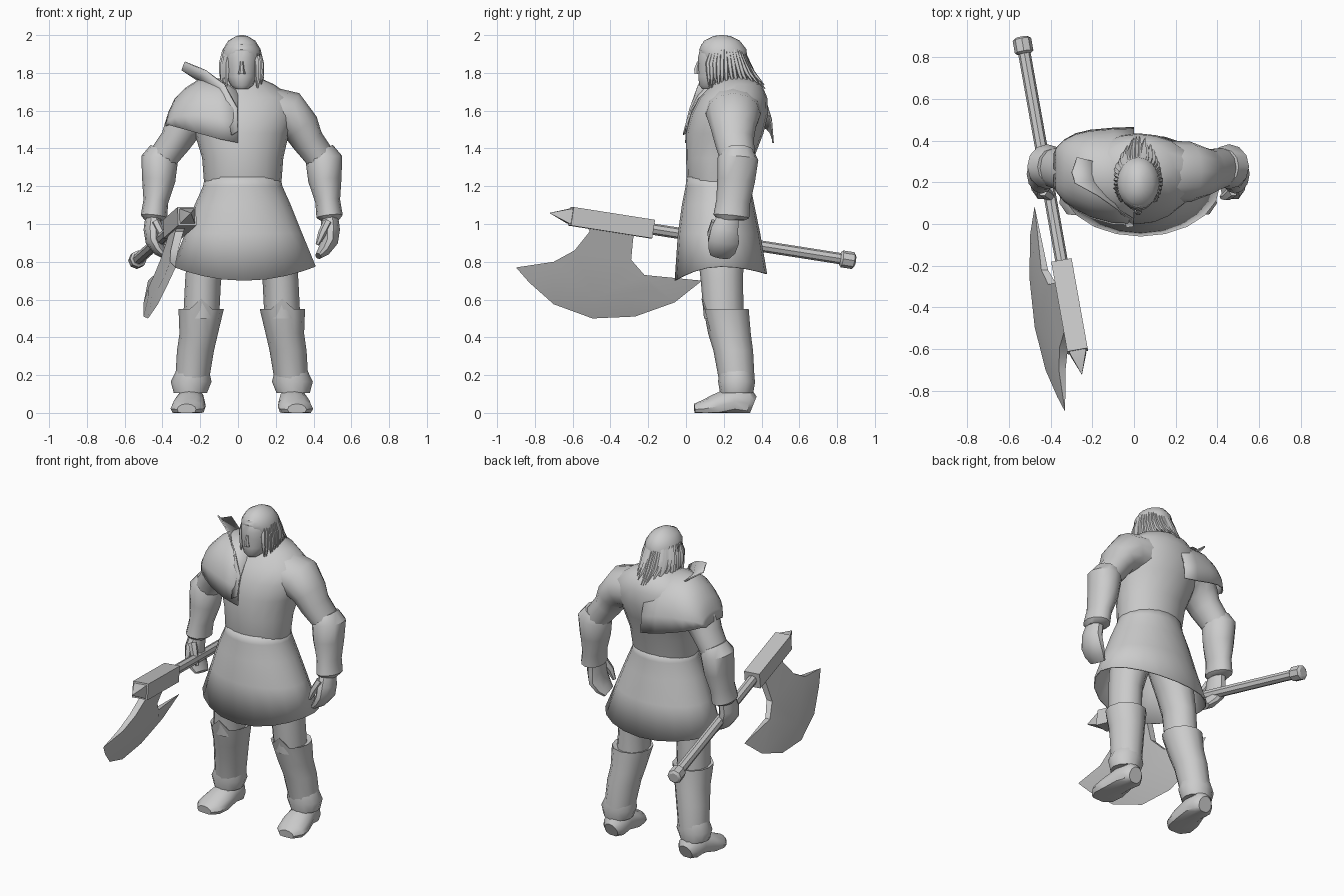
import bpy, bmesh, math, random
from mathutils import Vector

random.seed(4)
SUM_X = 0.04          # left x + right x (the body is slightly off centre)
Y, Z = Vector((0, 1, 0)), Vector((0, 0, 1))
grey = bpy.data.materials.new("stone_grey")
grey.diffuse_color = (0.6, 0.6, 0.6, 1)


def finish(name, bm, angle=40, thick=0):
    bmesh.ops.recalc_face_normals(bm, faces=bm.faces)
    me = bpy.data.meshes.new(name)
    bm.to_mesh(me)
    bm.free()
    ob = bpy.data.objects.new(name, me)
    bpy.context.collection.objects.link(ob)
    me.materials.append(grey)
    if thick:
        s = ob.modifiers.new("thickness", 'SOLIDIFY')
        s.thickness = thick
    bpy.ops.object.select_all(action='DESELECT')
    ob.select_set(True)
    bpy.context.view_layer.objects.active = ob
    bpy.ops.object.shade_smooth_by_angle(angle=math.radians(angle))
    return ob


def add_loft(bm, secs, n=14, ref=None, caps=True, phase=0.0, lift=None):
    """Skin elliptical rings (x, y, z, r1, r2); flat rings unless ref is given."""
    pts = [Vector(s[:3]) for s in secs]
    rings = []
    for i, s in enumerate(secs):
        u, v = Vector((1, 0, 0)), Y
        if ref is not None:
            t = (pts[min(i + 1, len(pts) - 1)] - pts[max(i - 1, 0)]).normalized()
            v = (ref - t * t.dot(ref)).normalized()
            u = v.cross(t)
        ring = []
        for k in range(n):
            a = math.tau * k / n + phase
            p = pts[i] + u * s[3] * math.cos(a) + v * s[4] * math.sin(a)
            if lift:
                p.z += lift(i, a)
            p.z = max(p.z, 0)
            ring.append(bm.verts.new(p))
        rings.append(ring)
    for a, b in zip(rings, rings[1:]):
        for k in range(n):
            bm.faces.new((a[k], a[(k + 1) % n], b[(k + 1) % n], b[k]))
    if caps:
        bm.faces.new(rings[0])
        bm.faces.new(rings[-1])


def loft(name, secs, angle=40, thick=0, **kw):
    bm = bmesh.new()
    add_loft(bm, secs, **kw)
    return finish(name, bm, angle, thick)


def pair(name, secs, **kw):
    loft("left_" + name, secs, **kw)
    loft("right_" + name, [(SUM_X - s[0],) + tuple(s[1:]) for s in secs], **kw)


def grid(name, rows, thick):
    bm = bmesh.new()
    vs = [[bm.verts.new(p) for p in r] for r in rows]
    for a, b in zip(vs, vs[1:]):
        for k in range(len(a) - 1):
            bm.faces.new((a[k], a[k + 1], b[k + 1], b[k]))
    return finish(name, bm, 50, thick)


# torso and flared skirt
loft("torso", [(.025, .17, 1.17, .19, .15), (.025, .17, 1.22, .205, .165),
               (.025, .18, 1.35, .215, .18), (.02, .205, 1.48, .25, .205),
               (.02, .23, 1.58, .29, .205), (.02, .25, 1.67, .27, .18),
               (.02, .27, 1.74, .17, .13), (.02, .25, 1.78, .08, .08)], n=20)


def hem(i, a):
    return 0 if i < 4 else -(.075 if math.sin(a) < 0 else .04) * math.sin(a) ** 2


loft("skirt", [(.025, .17, 1.25, .2, .168), (.025, .17, 1.2, .21, .172),
               (.025, .17, 1.1, .255, .192), (.03, .175, .95, .31, .218),
               (.032, .185, .775, .38, .245)], n=20, caps=False, lift=hem, thick=.006)

# arms, bracers, hands
pair("arm", [(.15, .25, 1.6, .13, .15), (.27, .25, 1.58, .125, .145), (.335, .25, 1.51, .1, .12),
             (.37, .255, 1.44, .085, .105), (.43, .27, 1.36, .08, .095),
             (.46, .27, 1.25, .07, .08)], n=12, ref=Y)
pair("bracer", [(.435, .275, 1.385, .075, .085), (.455, .275, 1.345, .098, .108),
                (.46, .265, 1.23, .088, .1), (.475, .25, 1.12, .066, .09),
                (.485, .24, 1.04, .07, .095), (.486, .24, 1.02, .05, .07)], n=12, ref=Y)
pair("hand", [(.485, .225, 1.04, .045, .06), (.49, .205, .97, .05, .075), (.485, .2, .91, .045, .085),
              (.455, .19, .86, .033, .075), (.425, .18, .83, .018, .055)], n=10, ref=Y)
pair("thumb", [(.475, .16, 1.01, .025, .03), (.445, .135, .95, .022, .025),
               (.42, .13, .89, .01, .012)], n=6, ref=Y)

# legs, greaves with a peaked front, ankle cuffs, shoes
pair("leg", [(.15, .18, .98, .125, .13), (.2, .185, .82, .11, .12), (.225, .19, .7, .095, .112),
             (.235, .2, .5, .095, .105)], n=12)


def peak(i, a):
    return .055 if i < 2 and math.sin(a) < -.95 else 0


pair("greave", [(.235, .205, .54, .1, .1), (.235, .207, .55, .12, .125), (.248, .23, .42, .102, .113),
                (.265, .25, .33, .098, .105), (.282, .268, .18, .09, .095)], n=12, lift=peak)
pair("ankle_cuff", [(.28, .265, .23, .085, .09), (.288, .268, .165, .108, .098),
                    (.292, .268, .105, .088, .088)], n=12)
pair("shoe", [(.285, .355, .04, .045, .05), (.285, .33, .05, .07, .08), (.29, .25, .06, .075, .08),
              (.3, .16, .035, .09, .065), (.31, .09, .022, .088, .045),
              (.312, .045, .018, .05, .03)], n=12, ref=Z)

# neck, head and nose
loft("neck", [(.02, .25, 1.68, .09, .09), (.02, .2, 1.8, .07, .08)], n=10)
loft("head", [(.02, .125, 1.715, .035, .04), (.02, .14, 1.735, .06, .07), (.02, .16, 1.78, .08, .095),
              (.02, .17, 1.84, .088, .105), (.02, .18, 1.88, .092, .117),
              (.02, .185, 1.95, .08, .105), (.02, .19, 1.985, .04, .06)], n=16)
loft("nose", [(.02, .066, 1.86, .008, .008), (.02, .058, 1.82, .013, .018),
              (.02, .06, 1.795, .02, .016)], n=6)

# hair cap rising over the brow, with hanging locks
loft("hair_cap", [(.02, .2, 1.81, .1, .115), (.02, .2, 1.87, .106, .125), (.02, .195, 1.925, .1, .125),
                  (.02, .19, 1.97, .072, .095), (.02, .19, 1.995, .03, .045), (.02, .19, 2.0, .01, .01)],
     n=16, lift=lambda i, a: .07 * max(0, -math.sin(a)) ** 2 * (1 if i == 0 else .5 if i == 1 else 0))
bm = bmesh.new()
for k in range(30):
    a = math.radians(-130 + 260 * k / 29)
    s, c = math.sin(a), math.cos(a)
    back = max(0, c)
    j = random.uniform(-.025, .025)
    w = random.uniform(.014, .022)
    add_loft(bm, [(.02 + .085 * s, .2 + .1 * c, 1.92, w, .01),
                  (.02 + .103 * s, .2 + .13 * c, 1.85, w, .014),
                  (.02 + .105 * s, .2 + .125 * c + .035 * back, 1.79 + j / 2, w * .9, .012),
                  (.02 + .1 * s + j / 2, .2 + .12 * c + .1 * back, 1.715 + j, .002, .002)],
             n=5, ref=Y)
finish("hair_locks", bm, 50)

# draped shoulder cape over one side, with a tall collar flap
rows = []
for x, top, low, cy, ry in ((.0, 1.74, 1.43, .23, .235), (-.1, 1.77, 1.45, .23, .232),
                            (-.21, 1.765, 1.48, .24, .212), (-.28, 1.72, 1.5, .25, .185),
                            (-.335, 1.665, 1.515, .255, .15), (-.37, 1.59, 1.525, .26, .11),
                            (-.385, 1.53, 1.52, .26, .08)):
    arc = [math.radians(-90 + 15 * k) for k in range(13)]
    rows.append([(x, cy + ry * math.sin(a), low + (top - low) * max(0, math.cos(a)) ** .8) for a in arc])
grid("shoulder_cape", rows, .008)
outer = [(-.28, .2, 1.86), (-.17, .14, 1.815), (-.07, .07, 1.74), (0, .025, 1.61), (.0, -.005, 1.49)]
inner = [(-.27, .32, 1.81), (-.19, .3, 1.75), (-.11, .2, 1.69), (-.05, .07, 1.6), (-.02, .0, 1.48)]
mid = [tuple((Vector(p) + Vector(q)) / 2 + Vector((-.02, -.01, -.015))) for p, q in zip(outer, inner)]
grid("collar_flap", [outer, mid, inner], .008)

# axe: every piece sits on one slanted axis, addressed by y


def axis(y):
    return (-.379 - .179 * y, y, .945 - .157 * y)


def on_axis(name, spec, **kw):
    loft(name, [axis(y) + (r, r) for y, r in spec], ref=Z, angle=30, **kw)


on_axis("axe_handle", [(.86, .03), (-.3, .03)], n=8)
on_axis("axe_pommel", [(.895, .03), (.885, .045), (.825, .045), (.815, .032)], n=8)
on_axis("axe_socket", [(-.18, .07), (-.61, .07)], n=4, phase=math.pi / 4)
on_axis("axe_spike", [(-.58, .06), (-.62, .055), (-.72, .002)], n=4, phase=math.pi / 4)

# axe blade: crescent outline, thick at the neck and thin at the cutting edge
neck = [(-.53, 1.0), (-.51, .96), (-.59, .86), (-.7, .80), (-.9, .77)]
tail = [(-.27, .96), (-.28, .92), (-.29, .81), (-.22, .73), (.085, .7)]
edge = [(-.83, .69), (-.7, .575), (-.495, .5), (-.27, .51), (-.06, .585)]
bevel = [(-.7, .73), (-.62, .665), (-.48, .61), (-.32, .62), (-.18, .665)]


def blade_point(p, side):
    x, y, z = axis(p[0])
    return (x - .355 * (z - p[1]) + side, p[0], p[1])


bm = bmesh.new()
for sgn in (-1, 1):
    def V(p, t):
        return bm.verts.new(blade_point(p, sgn * t))
    A = [V(p, t) for p, t in zip(neck, (.022, .022, .02, .016, .0))]
    B = [V(p, t) for p, t in zip(tail, (.022, .022, .02, .016, .0))]
    E = [V(p, 0) for p in edge]
    M = [V(p, .018) for p in bevel]
    for f in ((A[0], A[1], B[1], B[0]), (A[1], A[2], B[2], B[1]),
              (A[2], A[3], M[0], M[1], M[2]), (A[2], M[2], B[2]),
              (B[2], M[2], M[3], M[4], B[3]), (A[3], A[4], E[0], M[0]), (B[3], M[4], E[4], B[4]),
              *((M[i], E[i], E[i + 1], M[i + 1]) for i in range(4))):
        bm.faces.new(f)
    if sgn < 0:
        A0, B0 = A, B
for P, Q in ((A0, A), (B0, B)):      # close the neck sides
    for i in range(4):
        bm.faces.new((P[i], P[i + 1], Q[i + 1], Q[i]))
bmesh.ops.remove_doubles(bm, verts=bm.verts, dist=.0005)
finish("axe_blade", bm, 25)
